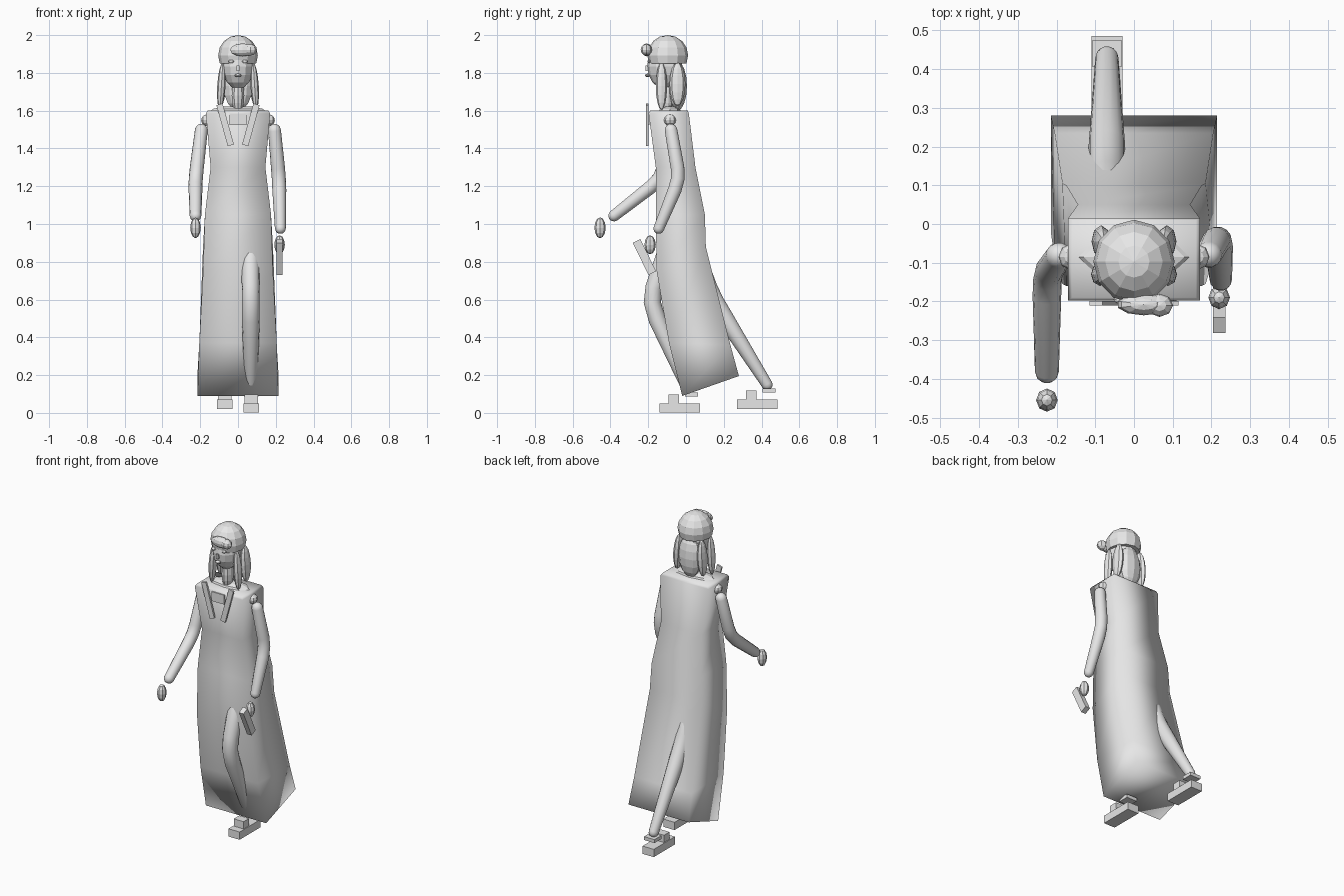
import bpy, bmesh, math
from mathutils import Vector, Matrix

if "Cube" in bpy.data.objects:
    bpy.data.objects.remove(bpy.data.objects["Cube"], do_unlink=True)

grey = bpy.data.materials.new("light_grey")
grey.use_nodes = True
grey.diffuse_color = (0.8, 0.8, 0.8, 1)
grey.node_tree.nodes["Principled BSDF"].inputs["Base Color"].default_value = (0.8, 0.8, 0.8, 1)


def finish(bm, name, smooth=False):
    bmesh.ops.recalc_face_normals(bm, faces=bm.faces)
    for f in bm.faces:
        f.smooth = smooth
    mesh = bpy.data.meshes.new(name)
    bm.to_mesh(mesh)
    bm.free()
    mesh.materials.append(grey)
    ob = bpy.data.objects.new(name, mesh)
    bpy.context.collection.objects.link(ob)
    return ob


def loft(name, rings, smooth=True):
    """Skin closed rings of points and cap both ends."""
    bm = bmesh.new()
    loops = [[bm.verts.new(p) for p in ring] for ring in rings]
    n = len(loops[0])
    for a, b in zip(loops, loops[1:]):
        for i in range(n):
            j = (i + 1) % n
            bm.faces.new((a[i], a[j], b[j], b[i]))
    bm.faces.new(loops[0])
    bm.faces.new(loops[-1])
    return finish(bm, name, smooth)


def ball(name, center, radii, seg=10, rings=8, tilt=0):
    bm = bmesh.new()
    bmesh.ops.create_uvsphere(bm, u_segments=seg, v_segments=rings, radius=1)
    m = Matrix.Translation(center) @ Matrix.Rotation(tilt, 4, 'Y') @ Matrix.Diagonal((*radii, 1))
    bmesh.ops.transform(bm, matrix=m, verts=bm.verts)
    return finish(bm, name)


def box(name, center, size, tilt=0, axis='X'):
    bm = bmesh.new()
    bmesh.ops.create_cube(bm, size=1)
    m = Matrix.Translation(center) @ Matrix.Rotation(tilt, 4, axis) @ Matrix.Diagonal((*size, 1))
    bmesh.ops.transform(bm, matrix=m, verts=bm.verts)
    return finish(bm, name)


def limb(name, start, joint, end, radii, sides=14):
    """Round-ended tapered tube, softly bent at the joint."""
    a, b, c = Vector(start), Vector(joint), Vector(end)
    r0, r1, r2 = radii
    p, q = b.lerp(a, 0.2), b.lerp(c, 0.2)
    mid = (p + q + 2 * b) / 4
    d0, d2 = (b - a).normalized(), (c - b).normalized()
    d1 = (d0 + d2).normalized()
    path = []
    for k in (80, 55, 28):
        t = math.radians(k)
        path.append((a + d0 * r0 * (1 - math.sin(t)), d0, r0 * math.cos(t)))
    path += [(a + d0 * r0, d0, r0), (p, d0, r1), (mid, d1, r1), (q, d2, r1), (c - d2 * r2, d2, r2)]
    for k in (28, 55, 80):
        t = math.radians(k)
        path.append((c - d2 * r2 * (1 - math.sin(t)), d2, r2 * math.cos(t)))
    rings = []
    for pos, d, r in path:
        u = (Vector((1, 0, 0)) - d * d.x).normalized()
        v = d.cross(u)
        angles = [math.tau * i / sides for i in range(sides)]
        rings.append([pos + r * (u * math.cos(t) + v * math.sin(t)) for t in angles])
    return loft(name, rings)


# Long dress: front y, front z, back y, back z, half width
sections = [
    (-0.02, 0.09, 0.28, 0.195, 0.215),
    (-0.09, 0.37, 0.235, 0.36, 0.205),
    (-0.155, 0.75, 0.105, 0.88, 0.185),
    (-0.16, 1.05, 0.10, 1.05, 0.175),
    (-0.16, 1.30, 0.05, 1.30, 0.145),
    (-0.198, 1.585, 0.015, 1.585, 0.17),
    (-0.19, 1.60, 0.01, 1.60, 0.16),
]
loft("dress", [[(-w, yf, zf), (w, yf, zf), (w, yb, zb), (-w, yb, zb)]
               for yf, zf, yb, zb, w in sections])

# Shoulder slope, neck and front panel
ball("shoulder_slope", (0, -0.085, 1.595), (0.15, 0.06, 0.03), 8, 6)
ball("neck", (0, -0.105, 1.68), (0.035, 0.04, 0.1))
box("shirt_panel", (0, -0.199, 1.555), (0.09, 0.012, 0.06))
for side, s in (("left", 1), ("right", -1)):
    box(side + "_lapel", (s * 0.068, -0.205, 1.525), (0.034, 0.012, 0.225), s * 0.27, 'Y')
    ball(side + "_shoulder", (s * 0.165, -0.085, 1.55), (0.03, 0.033, 0.03), 8, 6)

# Arms and hands
limb("right_arm", (-0.19, -0.075, 1.53), (-0.225, -0.13, 1.24), (-0.225, -0.405, 1.025),
     (0.034, 0.037, 0.031))
limb("left_arm", (0.19, -0.085, 1.53), (0.217, -0.035, 1.24), (0.225, -0.155, 0.95),
     (0.034, 0.037, 0.029))
ball("right_hand", (-0.225, -0.455, 0.98), (0.028, 0.03, 0.055), 8, 6)
ball("left_hand", (0.22, -0.19, 0.89), (0.028, 0.03, 0.05), 8, 6)
box("handheld_block", (0.22, -0.22, 0.825), (0.033, 0.045, 0.19), math.radians(26))

# Legs
limb("left_leg", (0.065, -0.07, 0.95), (0.068, -0.195, 0.59), (0.068, 0.015, 0.12),
     (0.05, 0.047, 0.035))
limb("right_leg", (-0.07, 0.02, 0.92), (-0.07, 0.145, 0.6), (-0.07, 0.445, 0.125),
     (0.05, 0.047, 0.03))

# Shoes: sole, raised strap and ankle band
for side, x, y, z in (("left", 0.07, -0.033, 0.0), ("right", -0.07, 0.378, 0.02)):
    box(side + "_sole", (x, y, z + 0.026), (0.08, 0.215, 0.05))
    box(side + "_strap", (x, y - 0.032, z + 0.074), (0.07, 0.055, 0.048))
    box(side + "_ankle_band", (x, y + 0.062, z + 0.098), (0.075, 0.07, 0.022))

# Head and face
ball("head", (0, -0.112, 1.835), (0.083, 0.093, 0.12), 12, 8)
box("nose", (0, -0.205, 1.825), (0.014, 0.02, 0.03))
ball("mouth", (0, -0.203, 1.787), (0.018, 0.014, 0.009), 8, 6)
for side, s in (("left", 1), ("right", -1)):
    ball(side + "_eye", (s * 0.037, -0.195, 1.86), (0.016, 0.01, 0.009), 8, 6)

# Hair: cap (upper dome), fringe, side strands and back fall
bm = bmesh.new()
bmesh.ops.create_uvsphere(bm, u_segments=12, v_segments=8, radius=1)
cut = bmesh.ops.bisect_plane(bm, geom=bm.verts[:] + bm.edges[:] + bm.faces[:],
                             plane_co=(0, 0, -0.4), plane_no=(0, 0, -1), clear_outer=True)
bmesh.ops.holes_fill(bm, edges=bm.edges[:])
bmesh.ops.transform(bm, verts=bm.verts,
                    matrix=Matrix.Translation((0, -0.097, 1.893)) @ Matrix.Diagonal((0.105, 0.108, 0.107, 1)))
finish(bm, "hair_cap")
ball("fringe", (0.025, -0.208, 1.922), (0.07, 0.028, 0.034), 10, 6)
ball("fringe_curl", (0.066, -0.21, 1.922), (0.035, 0.03, 0.03), 8, 6)
ball("hair_back", (0, -0.045, 1.73), (0.08, 0.05, 0.13), 10, 8)
for side, s in (("left", 1), ("right", -1)):
    ball(side + "_front_strand", (s * 0.088, -0.13, 1.73), (0.022, 0.03, 0.125), 8, 8, -s * 0.06)
    ball(side + "_back_strand", (s * 0.085, -0.045, 1.74), (0.024, 0.042, 0.115), 8, 8, -s * 0.06)
